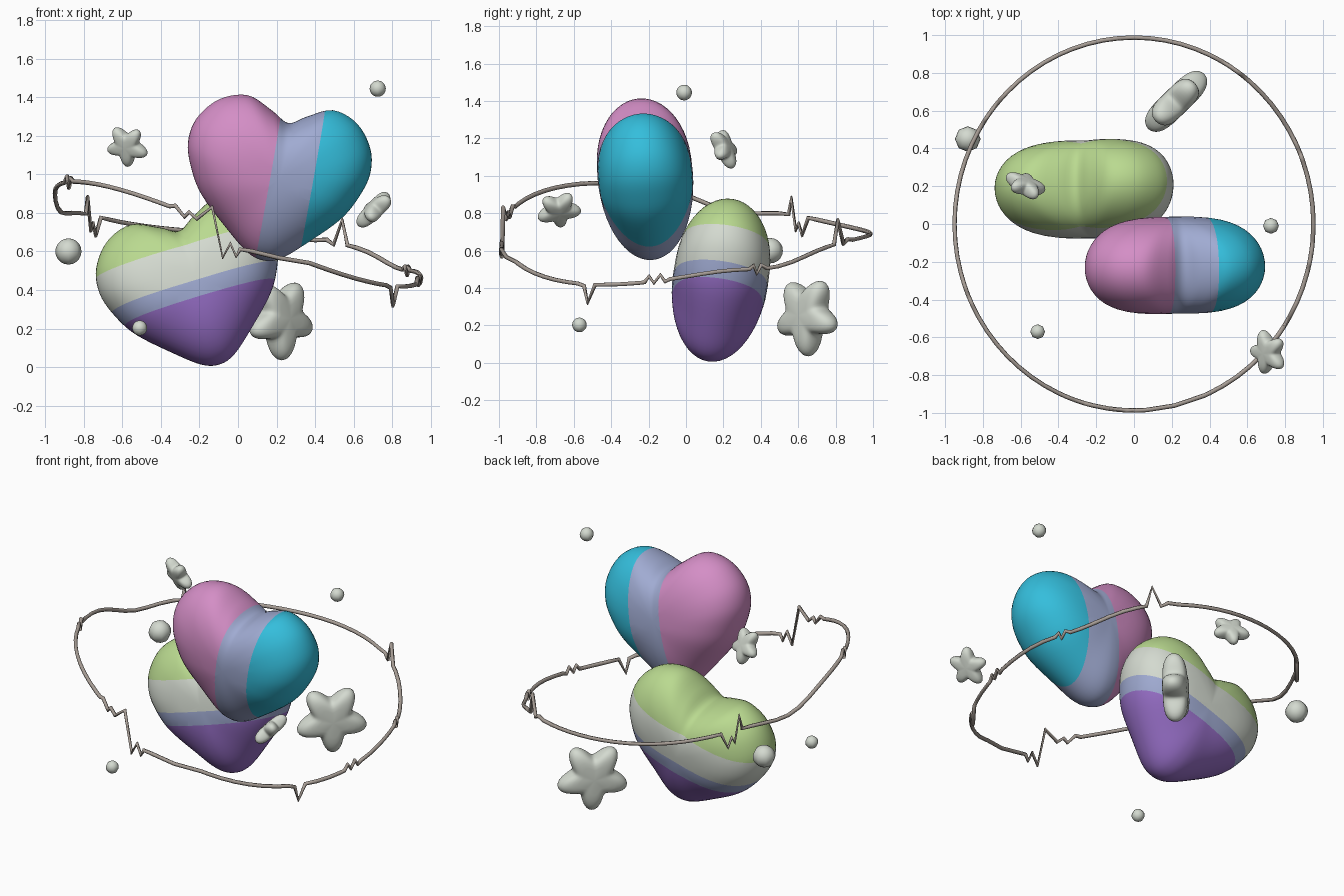
import bpy, bmesh, math
from mathutils import Vector, Matrix

if "Cube" in bpy.data.objects:
    bpy.data.objects.remove(bpy.data.objects["Cube"])


def material(name, r, g, b):
    m = bpy.data.materials.new(name)
    lin = [((c / 255 + 0.055) / 1.055) ** 2.4 for c in (r, g, b)]
    m.diffuse_color = (*lin, 1)
    m.use_nodes = True
    m.node_tree.nodes["Principled BSDF"].inputs["Base Color"].default_value = m.diffuse_color
    return m


pink = material("pink", 212, 142, 198)
lavender = material("lavender blue", 160, 171, 210)
teal = material("teal", 52, 190, 220)
green = material("light green", 186, 218, 144)
pale = material("pale grey", 212, 218, 208)
purple = material("purple", 150, 110, 198)
taupe = material("taupe", 168, 158, 150)


def add_object(name, bm, matrix, mats):
    me = bpy.data.meshes.new(name)
    bmesh.ops.recalc_face_normals(bm, faces=bm.faces)
    for f in bm.faces:
        f.smooth = True
    bm.to_mesh(me)
    bm.free()
    ob = bpy.data.objects.new(name, me)
    ob.matrix_world = matrix
    for m in mats:
        me.materials.append(m)
    bpy.context.collection.objects.link(ob)
    return ob


def puff(outline, core, h, power, rows=26):
    """Inflate a closed xz outline along y, easing towards a softer core outline
    at the poles; power(angle) sets the roundness."""
    bm = bmesh.new()
    n = len(outline)
    rings = []
    for i in range(1, rows):
        u = math.pi * (i / rows - 0.5)
        w = math.cos(u)
        ring = []
        for (x, z), (cx, cz) in zip(outline, core):
            k = w ** power(math.atan2(z, x))
            x, z = x * w + cx * (1 - w), z * w + cz * (1 - w)
            ring.append(bm.verts.new((x * k, h * math.sin(u), z * k)))
        rings.append(ring)
    for a, b in zip(rings, rings[1:]):
        for j in range(n):
            bm.faces.new((a[j], a[(j + 1) % n], b[(j + 1) % n], b[j]))
    for ring, y in ((rings[0], -h), (rings[-1], h)):
        pole = bm.verts.new((0, y, 0))
        for j in range(n):
            bm.faces.new((ring[j], ring[(j + 1) % n], pole))
    return bm


def smooth_loop(pts, steps):
    """Closed Catmull-Rom curve through the points."""
    out, n = [], len(pts)
    for i in range(n):
        a, b, c, d = (Vector(pts[(i + k) % n]) for k in (-1, 0, 1, 2))
        for s in range(steps):
            t = s / steps
            p = 0.5 * (2 * b + (c - a) * t + (2 * a - 5 * b + 4 * c - d) * t * t
                       + (3 * b - a - 3 * c + d) * t ** 3)
            out.append((p.x, p.y))
    return out


# Hearts: one mirrored profile, inflated, then cut into straight colour bands
half = [(0.09, 0.318), (0.22, 0.375), (0.355, 0.328), (0.447, 0.21), (0.468, 0.08),
        (0.43, -0.05), (0.355, -0.18), (0.2, -0.335), (0.085, -0.432)]


def heart_loop(left, right, notch, shoulder):
    h = [(half[0][0], shoulder)] + half[1:]
    pts = [(0, notch)] + [(x * right, z) for x, z in h] + [(0, -0.458)]
    return smooth_loop(pts + [(-x * left, z) for x, z in reversed(h)], 5)


def heart(name, loc, tilt, lean, left, right, axis, cuts, mats):
    bm = puff(heart_loop(left, right, 0.268, 0.318), heart_loop(left, right, 0.385, 0.385),
              0.255, lambda a: 1 - 0.42 * math.cos(a) ** 2)
    normal = Vector((0, 0, 0))
    normal[axis] = 1
    for c in cuts:
        bmesh.ops.bisect_plane(bm, geom=bm.verts[:] + bm.edges[:] + bm.faces[:],
                               plane_co=normal * c, plane_no=normal, dist=1e-5)
    for f in bm.faces:
        f.material_index = sum(f.calc_center_median()[axis] > c for c in cuts)
    mtx = (Matrix.Translation(loc) @ Matrix.Rotation(math.radians(lean), 4, 'X')
           @ Matrix.Rotation(math.radians(tilt), 4, 'Y'))
    add_object(name, bm, mtx, mats)


heart("upper_heart", (0.215, -0.218, 1.002), 10, 5, 1.06, 0.99, 0, (-0.047, 0.175),
      (pink, lavender, teal))
heart("lower_heart", (-0.23, 0.185, 0.448), -17, -8.5, 1.04, 1.02, 2,
      (-0.12, -0.035, 0.16), (purple, lavender, pale, green))


# Puffy stars: placed by face normal and the direction of one tip
def star(name, loc, radius, normal, tip):
    loops = []
    for valley in (0.6, 0.72):
        loop = []
        for i in range(80):
            a = 2 * math.pi * i / 80
            r = radius * (valley + (1 - valley) * (1 + math.cos(5 * a)) / 2)
            loop.append((r * math.sin(a), r * math.cos(a)))
        loops.append(loop)
    bm = puff(*loops, radius * 0.34, lambda a: 0.5, 16)
    y = Vector(normal).normalized()
    z = Vector(tip)
    z = (z - y * z.dot(y)).normalized()
    x = y.cross(z)
    mtx = Matrix.Translation(loc) @ Matrix((x, y, z)).transposed().to_4x4()
    add_object(name, bm, mtx, (pale,))


star("left_star", (-0.575, 0.205, 1.147), 0.115, (-0.37, -0.85, -0.38), (0, 0.3, -1))
star("right_star", (0.71, -0.68, 0.818), 0.122, (-0.7, -0.15, 0.7), (-0.26, 0.97, -0.05))
star("large_star", (0.222, 0.648, 0.252), 0.217, (0.7, -0.72, 0), (0.05, 0.0, -1))

# Small floating balls
for name, loc, r in (("top_ball", (0.725, -0.01, 1.445), 0.042),
                     ("left_ball", (-0.88, 0.45, 0.6), 0.068),
                     ("front_ball", (-0.51, -0.57, 0.203), 0.039)):
    bm = bmesh.new()
    bmesh.ops.create_uvsphere(bm, u_segments=8, v_segments=10, radius=r)
    add_object(name, bm, Matrix.Translation(loc), (pale,))

# Pulse ring: twisted tilted circle, with groups of (angle, height) jolts
pulses = [
    [(20, 0), (21.5, 0.02), (22.5, -0.025), (24, 0.02), (26, 0)],
    [(53.3, 0), (55.3, 0.125), (58.5, -0.01), (61, 0.01)],
    [(138.5, 0), (141, -0.1), (142.4, -0.04), (143.5, -0.08), (145.2, 0.09), (146.2, 0)],
    [(199, 0), (201, 0.03), (202.5, -0.03), (204, 0.02), (206, 0)],
    [(248, 0), (250, 0.015), (253, -0.025), (254.5, 0.01), (257, -0.01), (261.9, 0.085),
     (265.2, -0.155), (267.6, -0.065), (269.4, -0.12), (270.6, -0.075), (274, -0.06),
     (283, -0.035), (293, 0)],
    [(324, 0), (326.5, -0.01), (327.8, -0.1), (330.5, 0)],
    [(347, 0), (348.5, 0.03), (350, -0.01), (352, 0.03), (353.5, -0.01), (355, 0)],
]
path = [p for group in pulses for p in group]
path += [(a, 0) for a in range(0, 360, 5)
         if not any(g[0][0] - 1 < a < g[-1][0] + 1 for g in pulses)]
path.sort()
cu = bpy.data.curves.new("pulse_ring", 'CURVE')
cu.dimensions = '3D'
cu.bevel_depth = 0.012
cu.bevel_resolution = 1
sp = cu.splines.new('POLY')
sp.points.add(len(path) - 1)
sp.use_cyclic_u = True
for pt, (deg, dz) in zip(sp.points, path):
    a = math.radians(deg)
    x, y = 0.95 * math.cos(a), 0.987 * math.sin(a)
    # the baseline sags on two stretches
    sag = (0.05 * math.exp(-((deg - 30) / 14) ** 2)
           + 0.065 * math.exp(-((deg - 166) / 13) ** 2))
    pt.co = (x, y, 0.69 - 0.24 * x + 0.085 * math.sin(2 * a) + dz - sag, 1)
cu.materials.append(taupe)
ring = bpy.data.objects.new("pulse_ring", cu)
bpy.context.collection.objects.link(ring)
bpy.context.view_layer.objects.active = ring
ring.select_set(True)
bpy.ops.object.convert(target='MESH')
